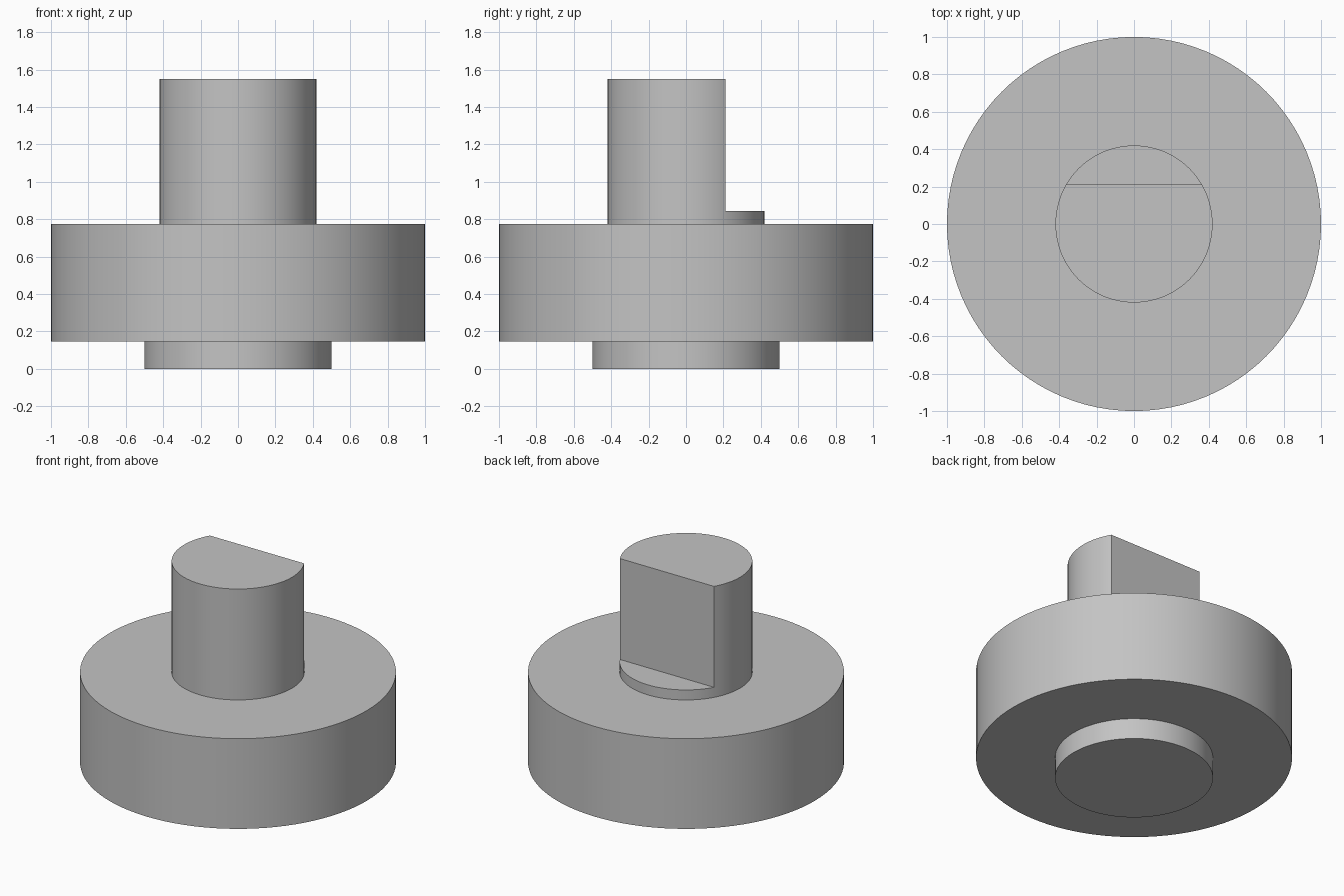
import bpy, math

if "Cube" in bpy.data.objects:
    bpy.data.objects.remove(bpy.data.objects["Cube"])

grey = bpy.data.materials.new("plain grey")
grey.diffuse_color = (0.55, 0.55, 0.55, 1)
grey.use_nodes = True
grey.node_tree.nodes["Principled BSDF"].inputs["Base Color"].default_value = grey.diffuse_color

SEGMENTS = 96


def circle(radius):
    return [(radius * math.cos(2 * math.pi * i / SEGMENTS),
             radius * math.sin(2 * math.pi * i / SEGMENTS)) for i in range(SEGMENTS)]


def d_outline(radius, flat_y):
    # Arc running round the front, closed by a straight chord at the back
    start = math.pi - math.asin(flat_y / radius)
    sweep = math.pi + 2 * math.asin(flat_y / radius)
    return [(radius * math.cos(start + sweep * i / 64),
             radius * math.sin(start + sweep * i / 64)) for i in range(65)]


def extrude(name, outline, z0, z1):
    n = len(outline)
    verts = [(x, y, z) for z in (z0, z1) for x, y in outline]
    faces = [(i, (i + 1) % n, n + (i + 1) % n, n + i) for i in range(n)]
    faces += [tuple(reversed(range(n))), tuple(range(n, 2 * n))]
    mesh = bpy.data.meshes.new(name)
    mesh.from_pydata(verts, [], faces)
    mesh.materials.append(grey)
    obj = bpy.data.objects.new(name, mesh)
    bpy.context.collection.objects.link(obj)
    bpy.ops.object.select_all(action='DESELECT')
    obj.select_set(True)
    bpy.context.view_layer.objects.active = obj
    bpy.ops.object.shade_smooth_by_angle(angle=math.radians(30))
    return obj


# Small boss underneath, wide drum, round collar and D-shaped shaft
extrude("bottom_boss", circle(0.5), 0.0, 0.145)
extrude("drum", circle(1.0), 0.145, 0.775)
extrude("shaft_collar", circle(0.42), 0.775, 0.845)
extrude("flatted_shaft", d_outline(0.42, 0.21), 0.845, 1.55)
